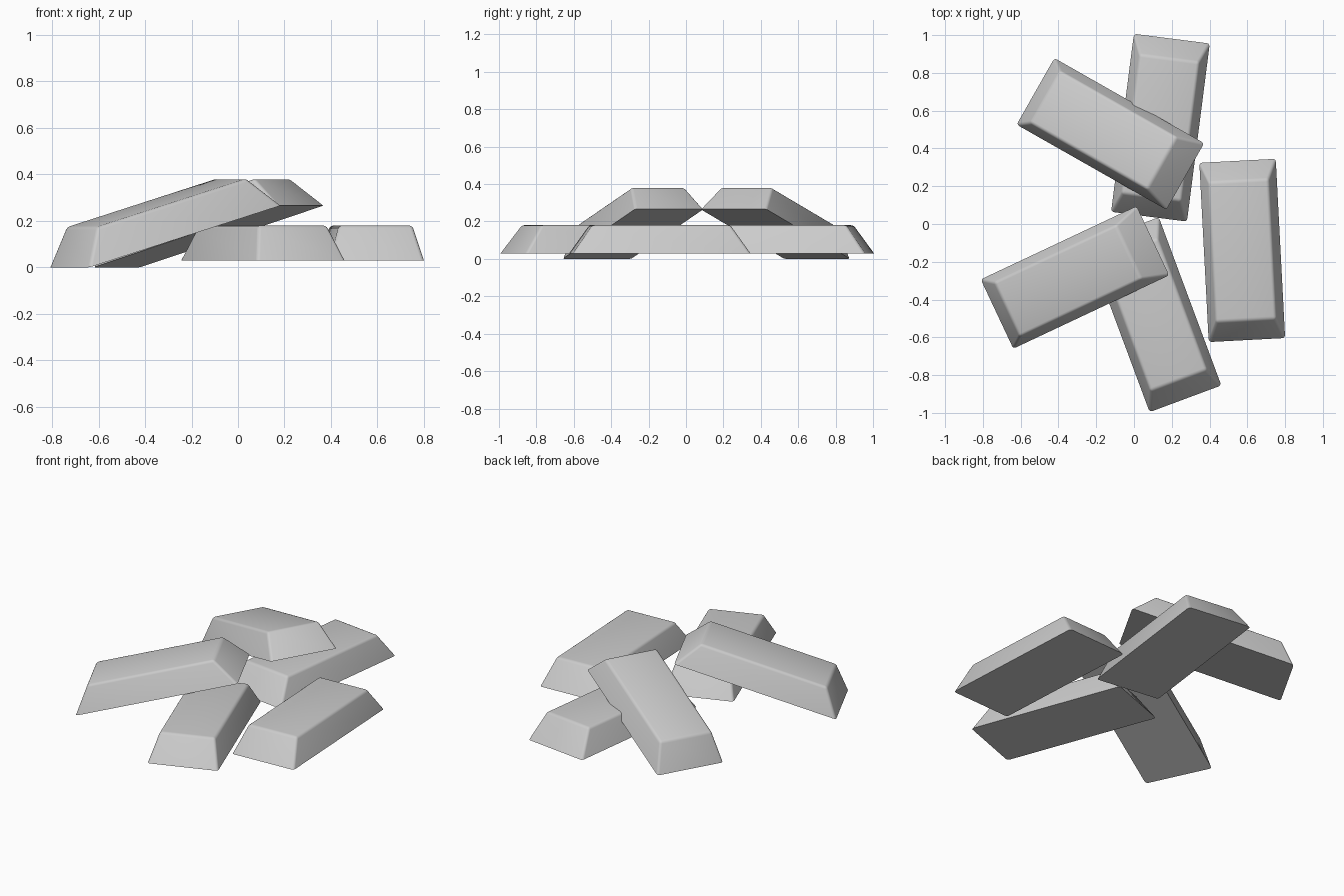
import bpy, bmesh
from math import radians
from mathutils import Matrix

if "Cube" in bpy.data.objects:
    bpy.data.objects.remove(bpy.data.objects["Cube"])

LENGTH, WIDTH, HEIGHT = 0.95, 0.405, 0.15
END_INSET, SIDE_INSET = 0.105, 0.044


def ingot(name, x, y, z, yaw, tilt=0):
    """Tapered bar lying along local x, origin in the middle of its base."""
    bm = bmesh.new()
    bmesh.ops.create_cube(bm, size=1)
    for v in bm.verts:
        top = v.co.z > 0
        v.co.x *= LENGTH - (2 * END_INSET if top else 0)
        v.co.y *= WIDTH - (2 * SIDE_INSET if top else 0)
        v.co.z = HEIGHT if top else 0
    # soften the top rim and corner edges, keep the base crisp
    edges = [e for e in bm.edges if max(v.co.z for v in e.verts) > 0.01]
    bmesh.ops.bevel(bm, geom=edges, offset=0.014, segments=3, profile=0.5,
                    affect='EDGES', clamp_overlap=True)
    bmesh.ops.recalc_face_normals(bm, faces=bm.faces)
    mesh = bpy.data.meshes.new(name)
    bm.to_mesh(mesh)
    bm.free()
    obj = bpy.data.objects.new(name, mesh)
    bpy.context.collection.objects.link(obj)
    obj.matrix_world = (Matrix.Translation((x, y, z))
                        @ Matrix.Rotation(radians(yaw), 4, 'Z')
                        @ Matrix.Rotation(radians(-tilt), 4, 'Y'))
    bpy.ops.object.select_all(action='DESELECT')
    obj.select_set(True)
    bpy.context.view_layer.objects.active = obj
    bpy.ops.object.shade_smooth_by_angle(angle=radians(40))


# three bars lying flat
ingot("flat_bar_right", 0.573, -0.14, 0.03, 93)
ingot("flat_bar_back", 0.14, 0.51, 0.03, 82.7)
ingot("flat_bar_front", 0.107, -0.48, 0.03, 110.4)

# two bars leaning on the flat ones
ingot("leaning_bar_front", -0.3125, -0.2825, 0.1335, 25.2, 16.3)
ingot("leaning_bar_back", -0.125, 0.477, 0.1335, -29.6, 16.3)
